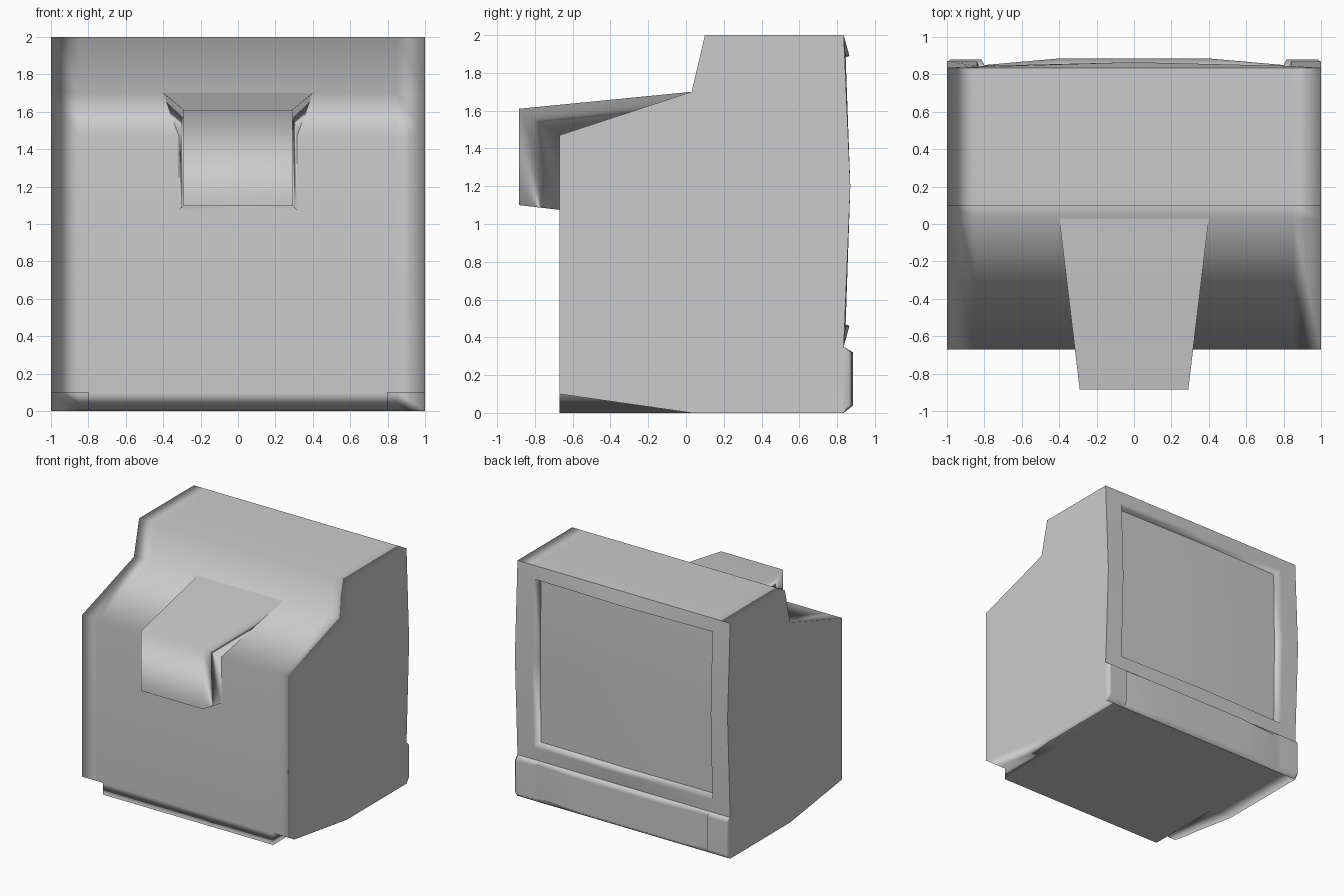
import bpy

cube = bpy.data.objects.get("Cube")
if cube:
    bpy.data.objects.remove(cube)

grey = bpy.data.materials.new("plain_grey")
grey.use_nodes = True
tone = (0.6, 0.6, 0.6, 1)
grey.diffuse_color = tone
grey.node_tree.nodes["Principled BSDF"].inputs["Base Color"].default_value = tone


def make(name, verts, faces):
    """Smooth mesh whose large faces dominate the shading."""
    mesh = bpy.data.meshes.new(name)
    mesh.from_pydata(verts, [], faces)
    mesh.materials.append(grey)
    obj = bpy.data.objects.new(name, mesh)
    bpy.context.collection.objects.link(obj)
    for p in mesh.polygons:
        p.use_smooth = True
    mod = obj.modifiers.new("Weighted", "WEIGHTED_NORMAL")
    mod.weight = 80
    return obj


def loft(sections, closed=False, caps=True):
    """Bridge equal-length point rows; optionally close and cap them."""
    n = len(sections[0])
    verts = [v for s in sections for v in s]
    faces = []
    for i in range(len(sections) - 1):
        for j in range(n if closed else n - 1):
            k = (j + 1) % n
            faces.append((i * n + j, (i + 1) * n + j, (i + 1) * n + k, i * n + k))
    if caps:
        last = (len(sections) - 1) * n
        faces.append(tuple(range(n)))
        faces.append(tuple(range(last + n - 1, last - 1, -1)))
    return verts, faces


# Cabinet: side profile carried across the width, open towards the screen
BACK, SILL = 0.835, 0.35
profile = [(BACK, 0), (0.03, 0), (-0.67, 0.1), (-0.67, 1.47),
           (0.03, 1.7), (0.1, 2), (BACK, 2)]
verts, faces = loft([[(x, y, z) for y, z in profile]
                     for x in (1, 0.85, -0.85, -1)], caps=False)
for side in (1, -1):
    start = len(verts)
    # bowed screen-side edge belongs to the side wall only
    verts += [(side, 0.87, 1.2), (side, BACK, SILL)]
    row = 0 if side > 0 else 3 * len(profile)
    loop = [row + i for i in range(len(profile))] + [start, start + 1]
    faces.append(tuple(loop if side < 0 else loop[::-1]))
body = make("cabinet", verts, faces)
body.data.validate()

# Foot: wedge under the sloping underside
wedge = [(0.03, 0), (-0.67, 0), (-0.67, 0.1)]
make("foot", *loft([[(x, y, z) for y, z in wedge] for x in (0.8, -0.8)]))

# Tube housing: tapered box sticking out of the sloping shoulder
housing = [(0.03, 1.7), (-0.67, 1.47), (-0.67, 1.075), (-0.885, 1.1), (-0.885, 1.61)]
make("tube_housing", *loft([[(s * (0.4 - 0.12 * (0.03 - y)), y, z) for y, z in housing]
                            for s in (-1, 1)], closed=True))


# Screen surround: bowed rings stepping inwards to the recess
def ring(w, low, high, y_corner, y_side, y_top):
    mid = 1.2
    return [(w, y_corner, low), (w, y_side, mid), (w, y_corner, high), (0, y_top, high),
            (-w, y_corner, high), (-w, y_side, mid), (-w, y_corner, low), (0, y_top, low)]


rings = [ring(1, SILL, 2, BACK, 0.87, BACK),
         ring(0.84, 0.46, 1.89, 0.845, 0.868, 0.865),
         ring(0.81, 0.49, 1.86, 0.79, 0.8, 0.8)]
make("screen_surround", *loft(rings[::-1], closed=True, caps=False))

# Screen: gently domed glass inside the recess
glass = rings[-1] + [(0, 0.825, 1.2)]
make("screen", glass, [(7, 8, 1, 0), (1, 8, 3, 2), (3, 8, 5, 4), (5, 8, 7, 6)])

# Control panel: bowed strip with a raised block at each end
half = [(0.4, 0.885), (0.8, 0.85), (0.815, 0.88), (0.98, 0.88), (1, 0.865)]
columns = [(-x, d) for x, d in half[::-1]] + half
make("control_panel", *loft([[(x, BACK, 0), (x, d, 0.04), (x, d, 0.32), (x, BACK, SILL)]
                             for x, d in columns]))
